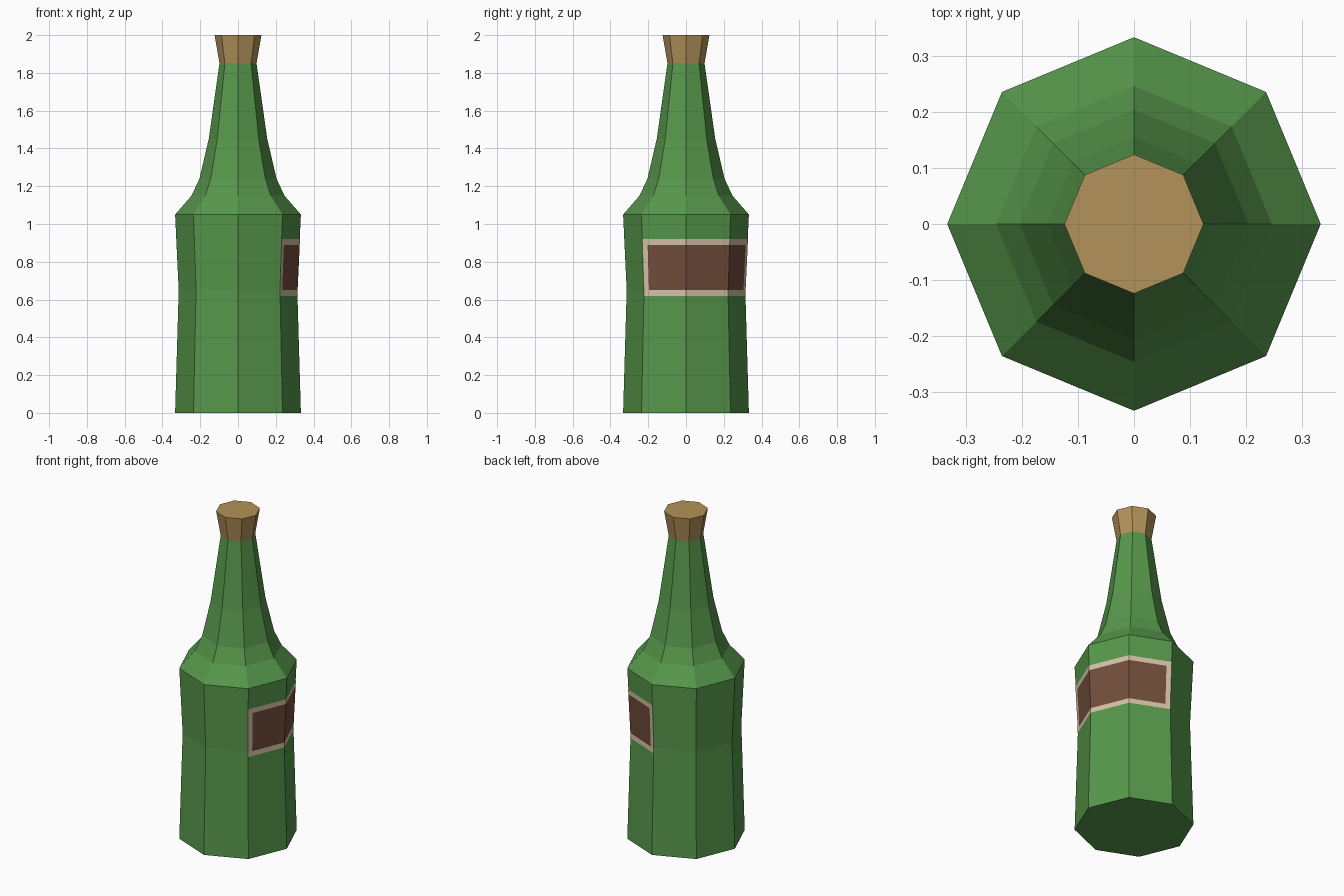
import bpy, bmesh
from math import cos, sin, pi

if "Cube" in bpy.data.objects:
    bpy.data.objects.remove(bpy.data.objects["Cube"])

SIDES = 8


def material(name, rgb):
    m = bpy.data.materials.new(name)
    m.diffuse_color = (*rgb, 1)
    m.use_nodes = True
    m.node_tree.nodes["Principled BSDF"].inputs["Base Color"].default_value = m.diffuse_color
    return m


def ring_point(u, r, z):
    """Point on the octagon outline; whole values of u are its corners."""
    i = int(u // 1)
    f = u - i
    a, b = 2 * pi * i / SIDES, 2 * pi * (i + 1) / SIDES
    return (r * (cos(a) * (1 - f) + cos(b) * f), r * (sin(a) * (1 - f) + sin(b) * f), z)


def finish(name, bm, *mats):
    me = bpy.data.meshes.new(name)
    bm.to_mesh(me)
    bm.free()
    for m in mats:
        me.materials.append(m)
    ob = bpy.data.objects.new(name, me)
    bpy.context.collection.objects.link(ob)
    return ob


def lathe(name, profile, mat):
    """Closed eight-sided solid from (radius, height) pairs."""
    bm = bmesh.new()
    rings = [[bm.verts.new(ring_point(i, r, z)) for i in range(SIDES)] for r, z in profile]
    for lo, hi in zip(rings, rings[1:]):
        for i in range(SIDES):
            j = (i + 1) % SIDES
            bm.faces.new((lo[i], lo[j], hi[j], hi[i]))
    bm.faces.new(rings[0][::-1])
    bm.faces.new(rings[-1])
    return finish(name, bm, mat)


glass = material("green_glass", (0.095, 0.31, 0.07))
cork_mat = material("cork", (0.45, 0.29, 0.10))
border = material("label_border", (0.66, 0.54, 0.38))
brown = material("label_brown", (0.17, 0.075, 0.045))

# Bottle body, shoulder and neck
WAIST, RIM = (0.314, 0.65), (0.333, 1.05)
lathe("bottle", [(0.333, 0), WAIST, RIM, (0.246, 1.15), (0.204, 1.24),
                 (0.155, 1.45), (0.098, 1.85)], glass)

# Cork stopper, flaring upwards
lathe("cork", [(0.098, 1.85), (0.124, 2.0)], cork_mat)


# Label wrapped over three sides, just proud of the glass
def body_radius(z):
    end = (0.333, 0) if z < WAIST[1] else RIM
    t = (z - WAIST[1]) / (end[1] - WAIST[1])
    return WAIST[0] + t * (end[0] - WAIST[0])


columns = [-1, -0.88, 0, 1, 1.88, 2]
rows = [0.62, 0.65, 0.89, 0.92]
bm = bmesh.new()
grid = [[bm.verts.new(ring_point(u, body_radius(z) + 0.0015, z)) for u in columns] for z in rows]
for j in range(len(rows) - 1):
    for i in range(len(columns) - 1):
        f = bm.faces.new((grid[j][i], grid[j][i + 1], grid[j + 1][i + 1], grid[j + 1][i]))
        f.material_index = int(j == 1 and 0 < i < len(columns) - 2)
finish("label", bm, border, brown)
